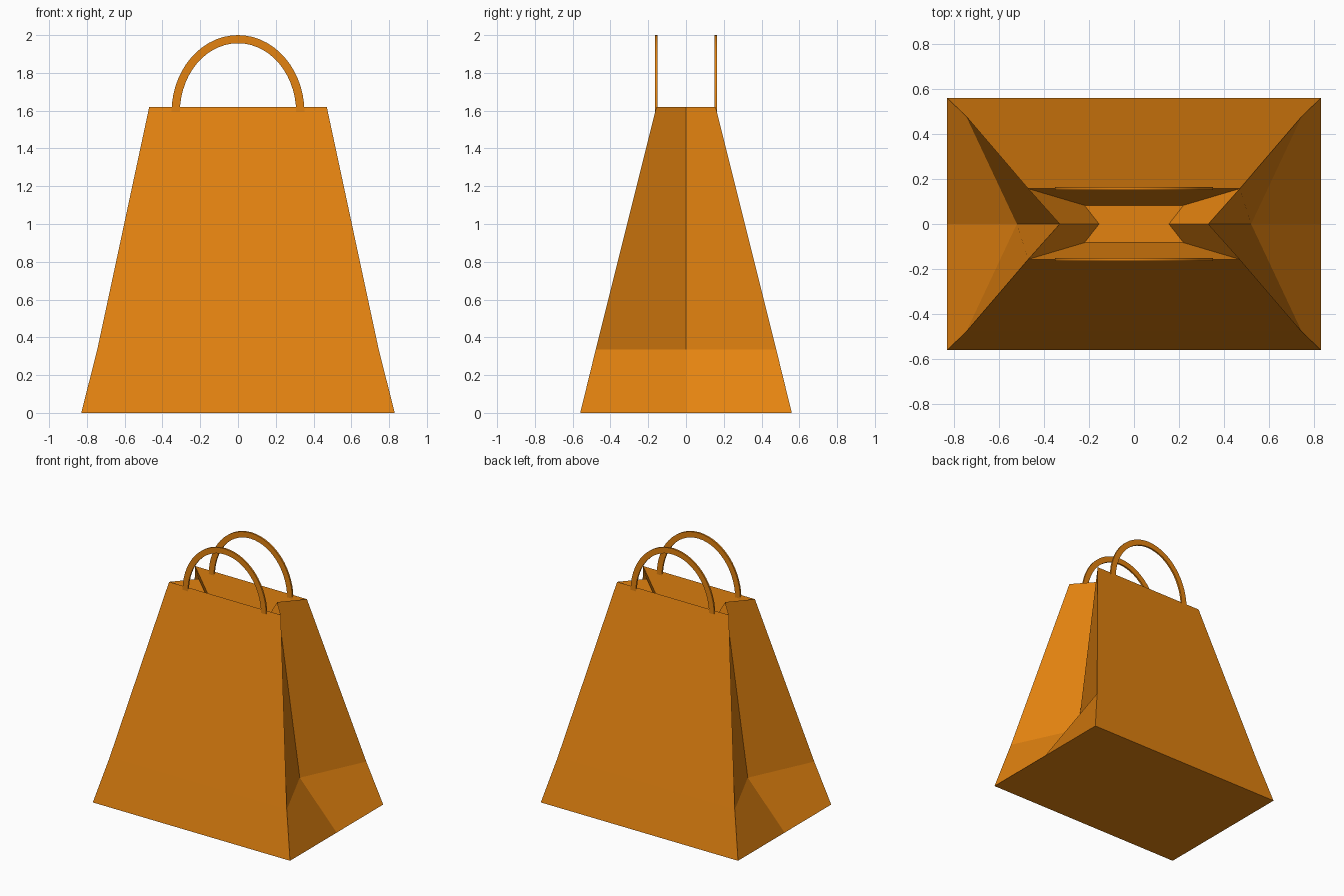
import bpy, bmesh, math

if "Cube" in bpy.data.objects:
    bpy.data.objects.remove(bpy.data.objects["Cube"])

orange = bpy.data.materials.new("paper_orange")
orange.diffuse_color = (0.77, 0.225, 0.005, 1)
orange.use_nodes = True
orange.node_tree.nodes["Principled BSDF"].inputs["Base Color"].default_value = orange.diffuse_color


def make_object(name, bm):
    bmesh.ops.recalc_face_normals(bm, faces=bm.faces)
    mesh = bpy.data.meshes.new(name)
    bm.to_mesh(mesh)
    bm.free()
    mesh.materials.append(orange)
    obj = bpy.data.objects.new(name, mesh)
    bpy.context.collection.objects.link(obj)
    return obj


def bridge(bm, a, b):
    n = len(a)
    for i in range(n):
        j = (i + 1) % n
        bm.faces.new((a[i], a[j], b[j], b[i]))


# Bag: six-point rings (corner x, corner y, side fold x, height)
bm = bmesh.new()
rings = []
for cx, cy, fx, z in [(0.83, 0.56, 0.83, 0), (0.745, 0.478, 0.52, 0.335),
                      (0.47, 0.157, 0.33, 1.62), (0.22, 0.083, 0.155, 1.32)]:
    outline = [(-cx, -cy), (cx, -cy), (fx, 0), (cx, cy), (-cx, cy), (-fx, 0)]
    rings.append([bm.verts.new((x, y, z)) for x, y in outline])
for lower, upper in zip(rings, rings[1:]):
    bridge(bm, lower, upper)
bm.faces.new(rings[0])       # underside
# Inner floor, split along its short middle so the concave sides stay clean
f = rings[-1]
bm.faces.new((f[0], f[1], f[2], f[5]))
bm.faces.new((f[5], f[2], f[3], f[4]))
make_object("paper_bag", bm)


# Handles: flat arched straps, front and back
def handle(name, y):
    bm = bmesh.new()
    steps, half = 28, 0.0065
    sections = []
    for i in range(steps + 1):
        t = math.pi * i / steps
        c, s = math.cos(t), math.sin(t)
        sections.append([bm.verts.new((rx * c, y + dy, 1.59 + rz * s))
                         for rx, rz, dy in [(0.352, 0.41, -half), (0.352, 0.41, half),
                                            (0.308, 0.367, half), (0.308, 0.367, -half)]])
    for a, b in zip(sections, sections[1:]):
        bridge(bm, a, b)
    bm.faces.new(sections[0])
    bm.faces.new(sections[-1])
    obj = make_object(name, bm)
    bpy.context.view_layer.objects.active = obj
    obj.select_set(True)
    bpy.ops.object.shade_smooth_by_angle(angle=math.radians(30))
    obj.select_set(False)


handle("front_handle", -0.157)
handle("back_handle", 0.157)
